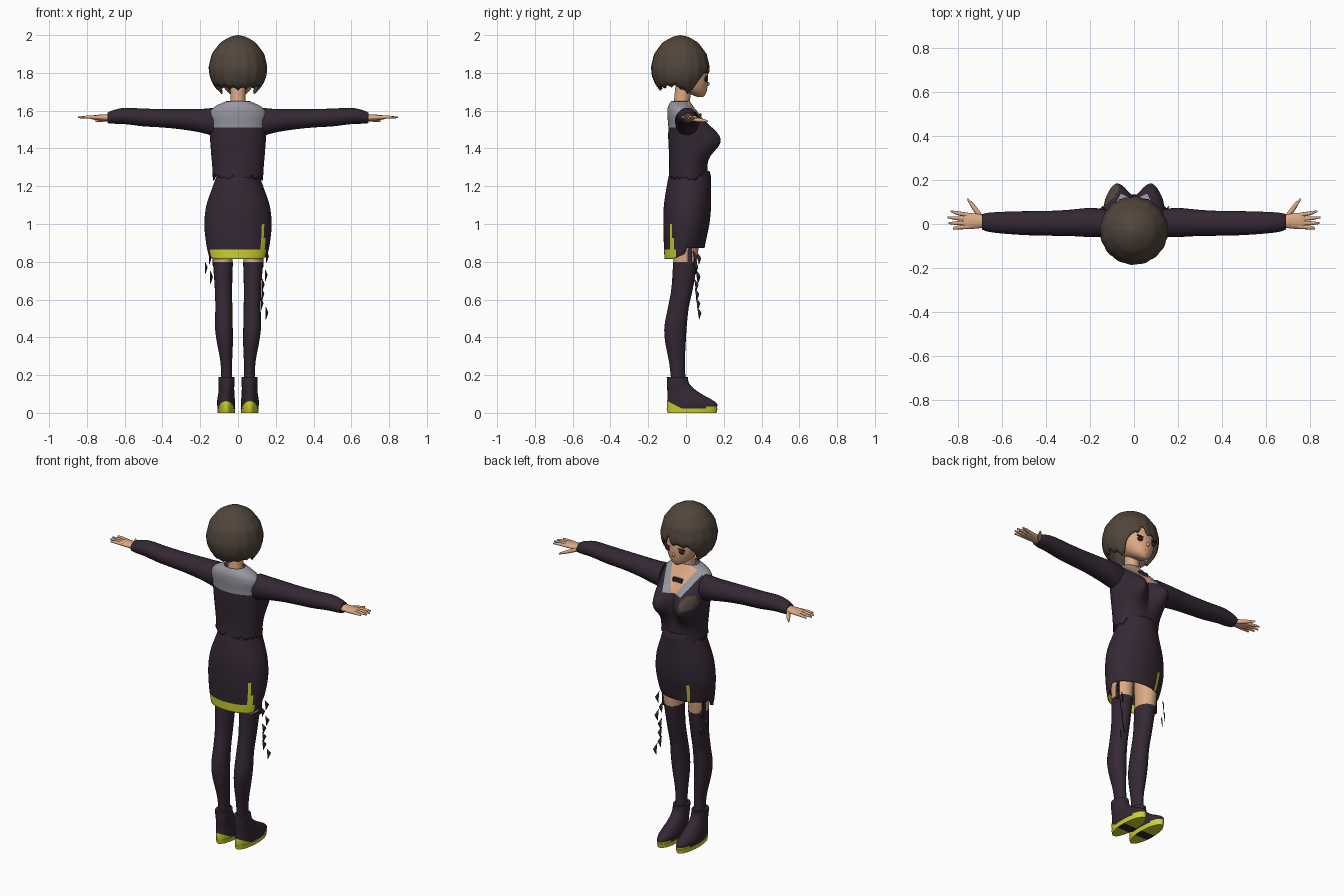
import bpy, bmesh, math, random
from mathutils import Vector, Matrix

random.seed(4)
if "Cube" in bpy.data.objects:
    bpy.data.objects.remove(bpy.data.objects["Cube"])


def material(name, rgb):
    m = bpy.data.materials.new(name)
    m.use_nodes = True
    m.diffuse_color = (*rgb, 1)
    m.node_tree.nodes["Principled BSDF"].inputs["Base Color"].default_value = (*rgb, 1)
    return m


OUTFIT = material("dark plum cloth", (.034, .021, .034))
YELLOW = material("yellow lining", (.62, .66, .03))
GREY = material("grey collar", (.31, .31, .36))
SKIN = material("skin", (.72, .4, .23))
HAIR = material("brown hair", (.082, .06, .044))
EYE = material("dark red eye", (.05, .012, .014))


def finish(name, bm, mats, rule=None, thick=0):
    bmesh.ops.recalc_face_normals(bm, faces=bm.faces[:])
    if rule:
        for f in bm.faces:
            f.material_index = rule(f.calc_center_median(), f)
    mesh = bpy.data.meshes.new(name)
    bm.to_mesh(mesh)
    bm.free()
    ob = bpy.data.objects.new(name, mesh)
    bpy.context.collection.objects.link(ob)
    for m in mats:
        mesh.materials.append(m)
    if thick:
        mod = ob.modifiers.new("thickness", "SOLIDIFY")
        mod.thickness, mod.offset = thick, -1
    bpy.ops.object.select_all(action="DESELECT")
    ob.select_set(True)
    bpy.context.view_layer.objects.active = ob
    bpy.ops.object.shade_smooth_by_angle(angle=math.radians(50))
    return ob


def smooth_rings(rings, sub):
    """Catmull-Rom interpolation between the given rings."""
    out = []
    for i in range(len(rings) - 1):
        a, b, c, d = (rings[max(0, min(len(rings) - 1, i + k))] for k in (-1, 0, 1, 2))
        for s in range(sub):
            t = s / sub
            out.append([q + .5 * t * (r - p + t * (2*p - 5*q + 4*r - w + t * (3*(q - r) + w - p)))
                        for p, q, r, w in zip(a, b, c, d)])
    return out + [list(rings[-1])]


def loft(rings, axis="z", n=24, sub=4, side=1, caps=True):
    """Elliptic rings (station, centre a, centre b, radius a, radius b) along z or x."""
    bm = bmesh.new()
    rows = []
    for t, a, b, ra, rb in smooth_rings(rings, sub):
        row = []
        for k in range(n):
            ang = 2 * math.pi * k / n
            p, q = a + ra * math.cos(ang), b + rb * math.sin(ang)
            co = (side * p, q, t) if axis == "z" else (side * t, p, q)
            row.append(bm.verts.new(co))
        rows.append(row)
    for r0, r1 in zip(rows, rows[1:]):
        for k in range(n):
            bm.faces.new((r0[k], r0[(k+1) % n], r1[(k+1) % n], r1[k]))
    if caps:
        bm.faces.new(rows[0])
        bm.faces.new(rows[-1])
    return bm


def cut(bm, co, no):
    bmesh.ops.bisect_plane(bm, geom=bm.verts[:] + bm.edges[:] + bm.faces[:],
                           plane_co=co, plane_no=no)


def ball(name, co, size, mat):
    bm = bmesh.new()
    bmesh.ops.create_uvsphere(bm, u_segments=16, v_segments=10, radius=1,
                              matrix=Matrix.Translation(co) @ Matrix.Diagonal((*size, 1)))
    finish(name, bm, [mat])


def box(name, co, size, mat):
    bm = bmesh.new()
    bmesh.ops.create_cube(bm, size=1, matrix=Matrix.Translation(co) @ Matrix.Diagonal((*size, 1)))
    finish(name, bm, [mat])


# Head, neck and face
finish("head", loft([(1.672, 0, .078, .012, .014), (1.69, 0, .06, .045, .045),
                     (1.72, 0, .035, .073, .078), (1.76, 0, .02, .09, .097),
                     (1.82, 0, 0, .1, .112), (1.9, 0, -.02, .1, .11),
                     (1.95, 0, -.03, .05, .06)]), [SKIN])
finish("neck", loft([(1.56, 0, -.03, .055, .045), (1.65, 0, -.022, .04, .042),
                     (1.74, 0, -.01, .042, .045)]), [SKIN])
ball("nose", (0, .112, 1.742), (.009, .014, .012), SKIN)
box("mouth", (0, .106, 1.708), (.026, .006, .004), EYE)
for s, side in ((1, "left"), (-1, "right")):
    ball(side + "_eye", (s * .044, .105, 1.766), (.02, .008, .014), EYE)
    box(side + "_lash", (s * .045, .109, 1.781), (.046, .008, .005), HAIR)
    ball(side + "_ear", (s * .095, -.01, 1.755), (.01, .022, .03), SKIN)

# Bob hair: columns run from the crown to a hem that varies around the head
HEM = [(0, 1.795), (30, 1.79), (46, 1.765), (58, 1.685), (75, 1.69), (100, 1.725), (181, 1.705)]
WIDTH = [(1.67, .085), (1.7, .103), (1.74, .132), (1.78, .149), (1.83, .155), (1.9, .139),
         (1.96, .095), (1.99, .045), (2.001, 0)]


def lookup(table, x):
    for (x0, y0), (x1, y1) in zip(table, table[1:]):
        if x <= x1:
            return y0 + (y1 - y0) * max(0, x - x0) / (x1 - x0)
    return table[-1][1]


bm = bmesh.new()
N, M = 96, 18
columns = []
for k in range(N):
    deg = k * 360 / N - 180
    phi = math.radians(deg)
    hem = lookup(HEM, abs(deg)) + .014 * abs(math.sin(phi * 8))
    hem += .04 * math.exp(-((deg - 14) / 7) ** 2)
    col = []
    for j in range(1, M + 1):
        z = 2 - (2 - hem) * (j / M) ** 1.6
        w = lookup(WIDTH, z) * (1 + .012 * math.sin(phi * 16) * j / M)
        col.append(bm.verts.new((w * math.sin(phi), w * math.cos(phi) - .03, z)))
    columns.append(col)
crown = bm.verts.new((0, -.03, 2))
for k in range(N):
    a, b = columns[k], columns[(k + 1) % N]
    bm.faces.new((crown, a[0], b[0]))
    for j in range(M - 1):
        bm.faces.new((a[j], a[j+1], b[j+1], b[j]))
finish("hair", bm, [HAIR], thick=.01)

# Blouse with sailor collar, open neckline and chest patch
bm = loft([(1.245, 0, .012, .133, .104), (1.3, 0, .012, .136, .101), (1.37, 0, .008, .142, .098),
           (1.45, 0, .003, .148, .097), (1.52, 0, 0, .153, .094), (1.58, 0, -.015, .154, .084),
           (1.62, 0, -.028, .125, .068), (1.65, 0, -.03, .062, .05)], n=64, sub=5, caps=False)
for v in bm.verts:
    x, y, z = v.co
    if y > 0:
        front = min(1, y / .05)
        v.co.y += .1 * front * math.exp(-((abs(x) - .085) / .07) ** 2 - ((z - 1.445) / .085) ** 2)
    if z < 1.25:
        v.co.z += random.uniform(-.018, .022)
cut(bm, (0, 0, 1.51), (0, 0, 1))
cut(bm, (0, .01, 0), (0, 1, 0))
for s in (1, -1):
    for x in (.02, .065):
        cut(bm, (s * x, 0, 1.52), (s, 0, -.55))


def blouse_rule(c, f):
    if c.z > 1.51:
        if c.y < .01:
            return 1
        edge = .02 + .55 * (c.z - 1.52)
        if abs(c.x) < edge:
            return 2
        if abs(c.x) < edge + .045:
            return 1
    patch = ((c.x + .105) / .032) ** 2 + ((c.z - 1.485) / .04) ** 2 < 1 and c.y > .05
    return 3 if patch else 0


finish("blouse", bm, [OUTFIT, GREY, SKIN, HAIR], blouse_rule, .004)
box("neck_ribbon", (0, .068, 1.575), (.06, .03, .022), OUTFIT)
finish("waist", loft([(1.2, 0, .015, .105, .1), (1.32, 0, .012, .115, .09)]), [SKIN])

# Pencil skirt with dipped back hem, yellow lining and slits
bm = loft([(.845, 0, -.008, .157, .106), (.9, 0, -.005, .169, .112), (1, 0, .002, .178, .122),
           (1.1, 0, .008, .167, .125), (1.2, 0, .015, .133, .117), (1.25, 0, .02, .115, .112),
           (1.28, 0, .02, .106, .104)], n=56, sub=5, caps=False)
for v in bm.verts:
    low = max(0, (1 - v.co.z) / .155)
    v.co.z += low * (.028 if v.co.y > 0 else -.03 * min(1, -v.co.y / .07))
cut(bm, (0, 0, .866), (0, 0, 1))


def skirt_rule(c, f):
    ang = math.degrees(math.atan2(c.y, c.x))
    hem = c.z < .866 and c.y < -.055
    slit = c.z < .99 and (abs(ang + 30) < 4 or abs(ang - 132) < 3.4)
    return int(hem or slit)


finish("skirt", bm, [OUTFIT, YELLOW], skirt_rule, .004)

# Limbs, mirrored
for s, side in ((1, "left"), (-1, "right")):
    finish(side + "_sleeve", loft([(.13, .005, 1.54, .062, .075), (.2, .007, 1.547, .066, .062),
                                   (.3, .005, 1.555, .059, .054), (.4, .003, 1.56, .056, .049),
                                   (.5, .004, 1.564, .054, .047), (.6, .006, 1.572, .049, .043),
                                   (.66, .008, 1.567, .043, .036), (.69, .01, 1.562, .035, .028)],
                                  "x", side=s), [OUTFIT])
    finish(side + "_palm", loft([(.67, .01, 1.562, .026, .02), (.71, .013, 1.563, .033, .017),
                                 (.755, .014, 1.564, .037, .013), (.775, .014, 1.564, .03, .009)],
                                "x", side=s), [SKIN])
    for i, (x, y0, y1) in enumerate(((.832, .04, .058), (.846, .022, .03),
                                     (.842, .004, .004), (.822, -.012, -.02))):
        finish(f"{side}_finger_{i + 1}",
               loft([(.745, y0, 1.564, .01, .01), (.8, (y0 + y1) / 2, 1.566, .009, .008),
                     (x, y1, 1.564, .004, .004)], "x", n=10, side=s), [SKIN])
    finish(side + "_thumb", loft([(.69, .03, 1.556, .014, .012), (.725, .072, 1.55, .018, .01),
                                  (.755, .112, 1.545, .006, .005)], "x", n=10, side=s), [SKIN])
    finish(side + "_thigh", loft([(.78, .08, -.005, .05, .061), (.86, .082, -.002, .055, .067),
                                  (1, .085, 0, .06, .075)], side=s), [SKIN])
    finish(side + "_stocking", loft([(.17, .06, -.04, .028, .038), (.27, .062, -.048, .031, .042),
                                     (.38, .07, -.056, .043, .055), (.46, .075, -.055, .047, .059),
                                     (.56, .075, -.04, .045, .055), (.66, .077, -.02, .046, .057),
                                     (.8, .08, -.004, .053, .064)], side=s), [OUTFIT])
    box(side + "_garter", (s * .132, .02, .83), (.008, .025, .1), OUTFIT)
    # Boot: shaft flows into the foot, with a yellow heel wedge
    bm = loft([(.022, .062, .032, .045, .132), (.05, .063, .031, .048, .132),
               (.075, .063, .015, .046, .113), (.1, .062, -.008, .043, .09),
               (.13, .061, -.03, .041, .07), (.16, .061, -.043, .042, .058),
               (.19, .061, -.046, .042, .056)], n=32, side=s)
    cut(bm, (0, -.1, .062), (0, .5, 1))
    finish(side + "_boot", bm, [OUTFIT, YELLOW],
           lambda c, f: int(c.z - .062 + .5 * (c.y + .1) < 0 or (c.y > .1 and c.z < .035)))
    bm = loft([(0, .062, .032, .045, .13), (.024, .062, .032, .048, .135)], n=32, side=s)
    cut(bm, (0, -.015, 0), (0, 1, 0))
    cut(bm, (0, .045, 0), (0, 1, 0))
    finish(side + "_sole", bm, [YELLOW, OUTFIT],
           lambda c, f: int(f.normal.z < -.9 and -.015 < c.y < .045))

# Torn strips hanging from the skirt
for name, x, top, count in (("left_tatters", .14, .86, 7), ("right_tatters", -.158, .85, 3)):
    bm = bmesh.new()
    for i in range(count):
        z = top - i * .05
        dx, dy = random.uniform(-.018, .012), random.uniform(.035, .06)
        bm.faces.new([bm.verts.new(p) for p in ((x + dx, dy, z), (x + dx + .012, dy + .022, z - .03),
                                                (x + dx, dy + .01, z - .065))])
    finish(name, bm, [OUTFIT], thick=.003)
